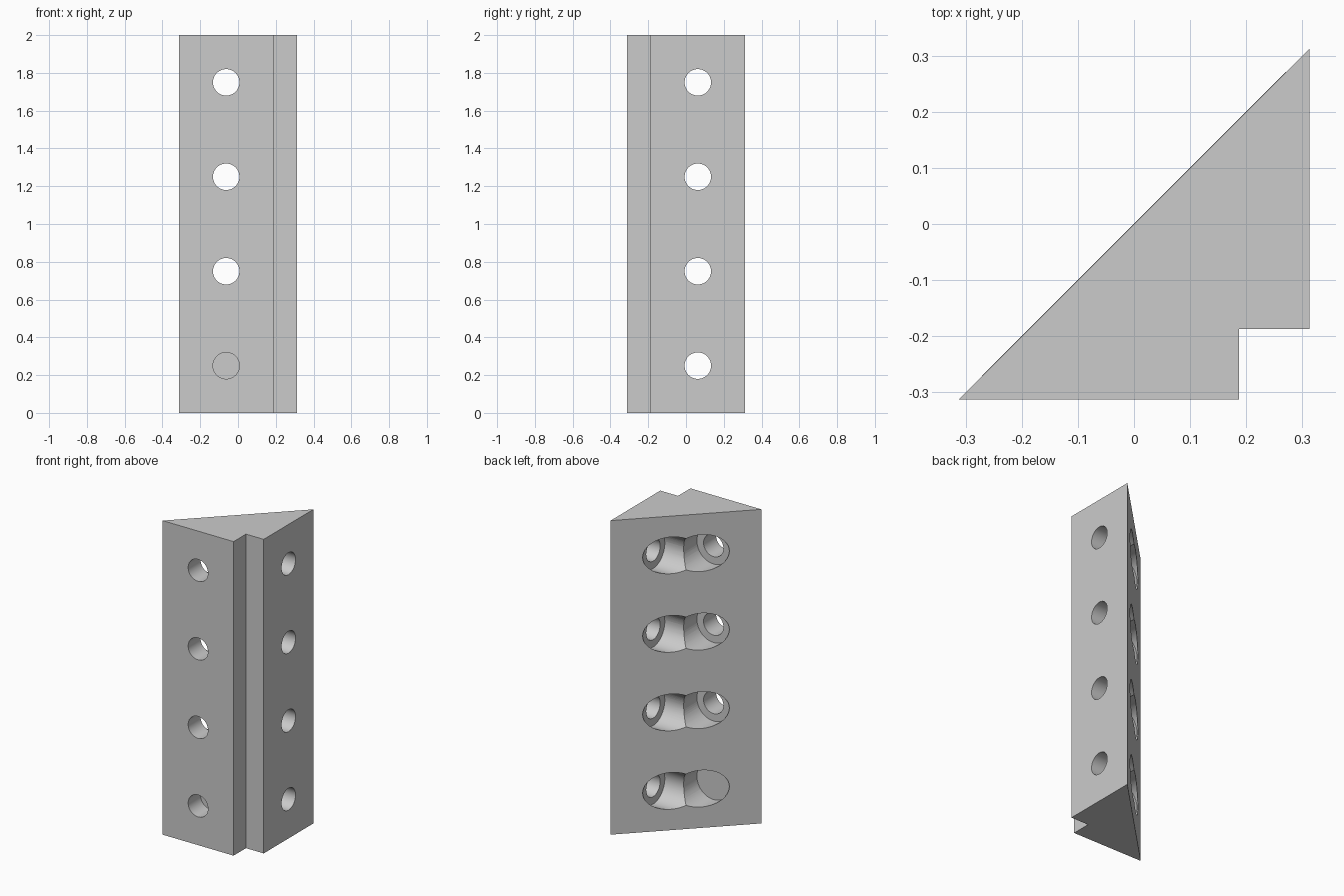
import bpy, bmesh, math
from mathutils import Matrix, Vector

cube = bpy.data.objects.get("Cube")
if cube:
    bpy.data.objects.remove(cube, do_unlink=True)

HALF = 0.3125        # half width of the bracket
NOTCH = 0.1875       # inner corner of the notch, also the depth of the bores
HOLE_OFFSET = 0.0625
HOLE_R, BORE_R = 0.07, 0.117

grey = bpy.data.materials.new("plain_grey")
grey.use_nodes = True
grey.diffuse_color = (0.6, 0.6, 0.6, 1)
grey.node_tree.nodes["Principled BSDF"].inputs["Base Color"].default_value = (0.6, 0.6, 0.6, 1)


def add_object(name, bm):
    bmesh.ops.recalc_face_normals(bm, faces=bm.faces)
    mesh = bpy.data.meshes.new(name)
    bm.to_mesh(mesh)
    bm.free()
    mesh.materials.append(grey)
    obj = bpy.data.objects.new(name, mesh)
    bpy.context.collection.objects.link(obj)
    return obj


def cylinder(name, start, end, radius):
    """Cylinder running between two points."""
    start, end = Vector(start), Vector(end)
    axis = end - start
    place = Matrix.Translation((start + end) / 2) @ axis.to_track_quat("Z", "Y").to_matrix().to_4x4()
    bm = bmesh.new()
    bmesh.ops.create_cone(bm, cap_ends=True, segments=64, radius1=radius, radius2=radius,
                          depth=axis.length, matrix=place)
    return add_object(name, bm)


def cut(target, cutter):
    cutter.hide_render = True
    mod = target.modifiers.new("cut", "BOOLEAN")
    mod.operation, mod.solver, mod.object = "DIFFERENCE", "EXACT", cutter
    bpy.ops.object.modifier_apply(modifier=mod.name)
    bpy.data.objects.remove(cutter, do_unlink=True)


# Triangular bar with a notched corner
profile = [(-HALF, -HALF), (NOTCH, -HALF), (NOTCH, -NOTCH), (HALF, -NOTCH), (HALF, HALF)]
bm = bmesh.new()
base = bm.faces.new([bm.verts.new((x, y, 0)) for x, y in profile])
top = bmesh.ops.extrude_face_region(bm, geom=[base])["geom"]
bmesh.ops.translate(bm, vec=(0, 0, 2), verts=[v for v in top if isinstance(v, bmesh.types.BMVert)])
bracket = add_object("corner_bracket", bm)
bpy.context.view_layer.objects.active = bracket
bracket.select_set(True)

# Counterbored bolt holes: one pair at right angles on each level
for level in range(4):
    z = 0.25 + 0.5 * level
    for radius, near, far in ((BORE_R, -NOTCH, 0.4), (HOLE_R, -0.5, -0.1)):
        cut(bracket, cylinder("front_cutter", (-HOLE_OFFSET, near, z), (-HOLE_OFFSET, far, z), radius))
        cut(bracket, cylinder("side_cutter", (-near, HOLE_OFFSET, z), (-far, HOLE_OFFSET, z), radius))

bpy.ops.object.shade_smooth_by_angle(angle=math.radians(30))
